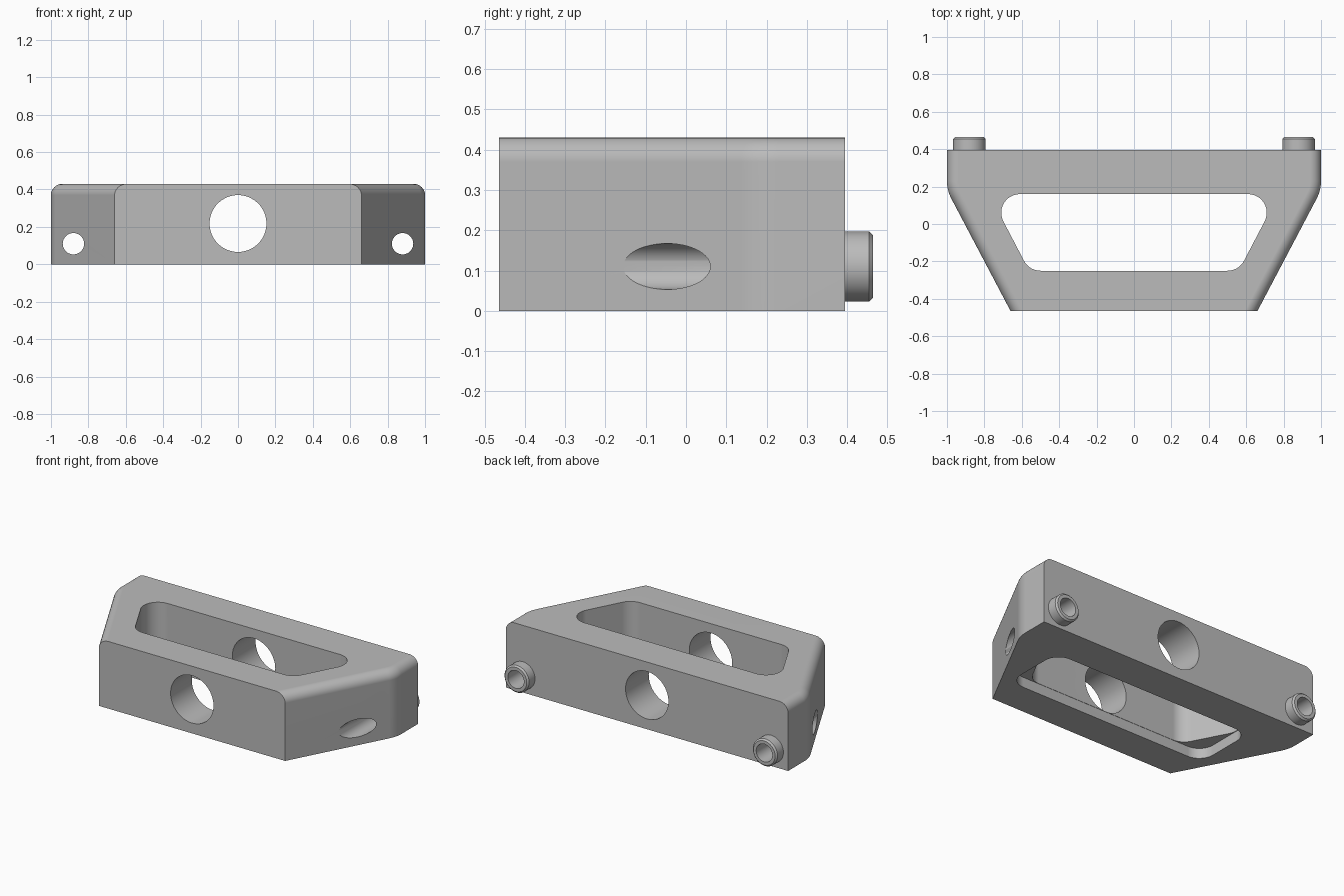
import bpy, bmesh, math
from mathutils import Vector, Matrix

cube = bpy.data.objects.get("Cube")
if cube:
    bpy.data.objects.remove(cube, do_unlink=True)

grey = bpy.data.materials.new("plain grey")
grey.use_nodes = True
COLOUR = (0.5, 0.5, 0.5, 1)
grey.diffuse_color = COLOUR
grey.node_tree.nodes["Principled BSDF"].inputs["Base Color"].default_value = COLOUR

FRONT, BACK, HEIGHT = -0.465, 0.395, 0.43
HALF_FRONT, KNEE_Y = 0.66, 0.18
SLANT = math.atan2(1 - HALF_FRONT, KNEE_Y - FRONT)
KNEE_R, EDGE_R = 0.2, 0.06
HOLE_X, HOLE_Z, HOLE_R = 0.88, 0.11, 0.057


def make_object(name, bm):
    bmesh.ops.recalc_face_normals(bm, faces=bm.faces)
    mesh = bpy.data.meshes.new(name)
    bm.to_mesh(mesh)
    bm.free()
    mesh.materials.append(grey)
    obj = bpy.data.objects.new(name, mesh)
    bpy.context.collection.objects.link(obj)
    return obj


def loft(name, rings, caps=True, loop=False):
    """Skin a list of equally long closed rings."""
    bm = bmesh.new()
    rows = [[bm.verts.new(p) for p in ring] for ring in rings]
    pairs = list(zip(rows, rows[1:])) + ([(rows[-1], rows[0])] if loop else [])
    for a, b in pairs:
        for i in range(len(a)):
            j = (i + 1) % len(a)
            bm.faces.new((a[i], a[j], b[j], b[i]))
    if caps:
        bm.faces.new(rows[0])
        bm.faces.new(rows[-1])
    return make_object(name, bm)


def rounded(corners, radius, steps=12):
    """Round every corner of a convex outline."""
    out = []
    pts = [Vector(c) for c in corners]
    for i, p in enumerate(pts):
        u = (pts[i - 1] - p).normalized()
        v = (pts[(i + 1) % len(pts)] - p).normalized()
        half = u.angle(v) / 2
        centre = p + (u + v).normalized() * radius / math.sin(half)
        start = p + u * radius / math.tan(half) - centre
        end = p + v * radius / math.tan(half) - centre
        turn = math.atan2(start.x * end.y - start.y * end.x, start.dot(end))
        for k in range(steps + 1):
            out.append(centre + Matrix.Rotation(turn * k / steps, 2) @ start)
    return out


def prism(name, outline, z0, z1):
    return loft(name, [[(p.x, p.y, z) for p in outline] for z in (z0, z1)])


def circle(x, y, z, r, n=64):
    return [(x + r * math.cos(math.tau * i / n), y, z + r * math.sin(math.tau * i / n))
            for i in range(n)]


def smooth(obj):
    bpy.ops.object.select_all(action='DESELECT')
    obj.select_set(True)
    bpy.context.view_layer.objects.active = obj
    bpy.ops.object.shade_smooth_by_angle(angle=math.radians(30))
    obj.modifiers.new("even shading", 'WEIGHTED_NORMAL').keep_sharp = True


def cut(obj, cutter):
    cutter.hide_render = True
    mod = obj.modifiers.new("cut", 'BOOLEAN')
    mod.operation, mod.solver, mod.object = 'DIFFERENCE', 'EXACT', cutter
    bpy.context.view_layer.objects.active = obj
    bpy.ops.object.modifier_apply(modifier=mod.name)
    bpy.data.objects.remove(cutter, do_unlink=True)


# Body: tapered block, knees and upper side edges rounded
def body_ring(inset, z):
    cx, cy = 1 - KNEE_R, KNEE_Y + KNEE_R * math.tan(SLANT / 2)
    half = [(1 - inset, BACK)]
    for k in range(9):
        a = -SLANT * k / 8
        half.append((cx + (KNEE_R - inset) * math.cos(a), cy + (KNEE_R - inset) * math.sin(a)))
    half.append((HALF_FRONT - inset / math.cos(SLANT), FRONT))
    return [(x, y, z) for x, y in half] + [(-x, y, z) for x, y in reversed(half)]


rings = [body_ring(0, 0)]
for k in range(9):
    a = math.pi / 2 * k / 8
    rings.append(body_ring(EDGE_R * (1 - math.cos(a)), HEIGHT - EDGE_R + EDGE_R * math.sin(a)))
body = loft("body", rings)

# Tapered window through the body, with a shallow rectangular recess below
window = [(0.775, 0.16), (-0.775, 0.16), (-0.56, -0.25), (0.56, -0.25)]
cut(body, prism("window_cutter", rounded(window, 0.1), -0.1, 0.6))
recess = [(0.712, 0.162), (-0.712, 0.162), (-0.712, -0.252), (0.712, -0.252)]
cut(body, prism("recess_cutter", rounded(recess, 0.1), -0.1, 0.065))

# Bores from front to back
for x, z, r in ((0, 0.218, 0.152), (HOLE_X, HOLE_Z, HOLE_R), (-HOLE_X, HOLE_Z, HOLE_R)):
    cut(body, loft("bore_cutter", [circle(x, y, z, r) for y in (-0.7, 0.7)]))
smooth(body)

# Hollow chamfered bosses on the back
profile = [(HOLE_R, BACK), (0.087, BACK), (0.087, 0.455), (0.077, 0.465), (HOLE_R, 0.465)]
for side, x in (("left", HOLE_X), ("right", -HOLE_X)):
    smooth(loft(side + "_boss", [circle(x, y, HOLE_Z, r) for r, y in profile],
                caps=False, loop=True))
